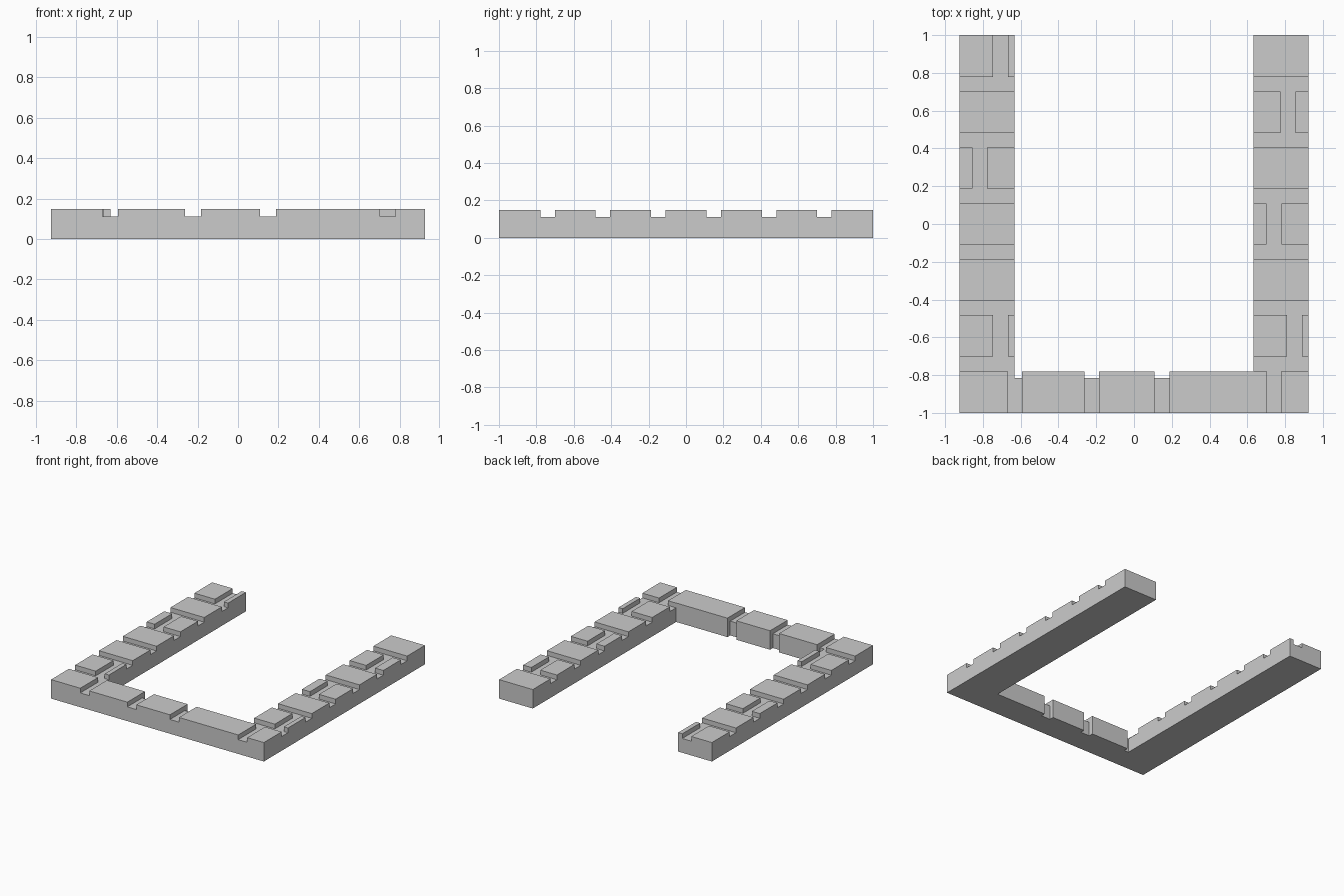
import bpy, bmesh

if "Cube" in bpy.data.objects:
    bpy.data.objects.remove(bpy.data.objects["Cube"])

W, INNER, H, FLOOR = 0.925, 0.632, 0.149, 0.112
BACK, CORE = -0.781, -0.816      # rear face of front bar bricks / mortar
HALF = 0.039                     # half the joint width


def make_object(name, bm):
    bmesh.ops.recalc_face_normals(bm, faces=bm.faces)
    mesh = bpy.data.meshes.new(name)
    bm.to_mesh(mesh)
    bm.free()
    obj = bpy.data.objects.new(name, mesh)
    bpy.context.collection.objects.link(obj)
    return obj


def cut(wall, x0, x1, y0, y1):
    """Cut one mortar joint into the top of the wall."""
    bm = bmesh.new()
    bmesh.ops.create_cube(bm, size=1)
    for v in bm.verts:
        v.co = (x1 if v.co.x > 0 else x0, y1 if v.co.y > 0 else y0,
                H + 0.1 if v.co.z > 0 else FLOOR)
    cutter = make_object("joint_cutter", bm)
    cutter.hide_render = True
    mod = wall.modifiers.new("joint", 'BOOLEAN')
    mod.operation, mod.solver, mod.object = 'DIFFERENCE', 'EXACT', cutter
    bpy.context.view_layer.objects.active = wall
    bpy.ops.object.modifier_apply(modifier=mod.name)
    bpy.data.objects.remove(cutter)


# U-shaped wall body, with the bar joints notched into its rear face
outline = [(-INNER, 1), (-W, 1), (-W, -1), (W, -1), (W, 1), (INNER, 1),
           (INNER, BACK)]
for c in (0.148, -0.223):
    outline += [(c + HALF, BACK), (c + HALF, CORE), (c - HALF, CORE), (c - HALF, BACK)]
outline += [(-0.593, BACK), (-0.593, CORE), (-INNER, CORE)]
bm = bmesh.new()
face = bm.faces.new([bm.verts.new((x, y, 0)) for x, y in outline])
ext = bmesh.ops.extrude_face_region(bm, geom=[face])
for v in ext["geom"]:
    if isinstance(v, bmesh.types.BMVert):
        v.co.z = H
wall = make_object("brick_wall", bm)

# Joints across both legs, between brick courses
joints = [0.148 * k for k in (-5, -3, -1, 1, 3, 5)]
for y in joints:
    cut(wall, -1.1, -0.61, y - HALF, y + HALF)
    cut(wall, 0.615, 1.1, y - HALF, y + HALF)

# Joints across the front bar
for x in (-0.632, -0.223, 0.148, 0.741):
    cut(wall, x - HALF, x + HALF, -1.1, -0.745)

# Lengthwise joints splitting some courses (joint x, course centre y)
for x, y in ((-0.707, 0.888), (-0.817, 0.296), (-0.707, -0.592),
             (0.815, 0.592), (0.741, 0.0), (0.85, -0.592)):
    cut(wall, x - HALF, x + HALF, y - 0.13, y + 0.13)
